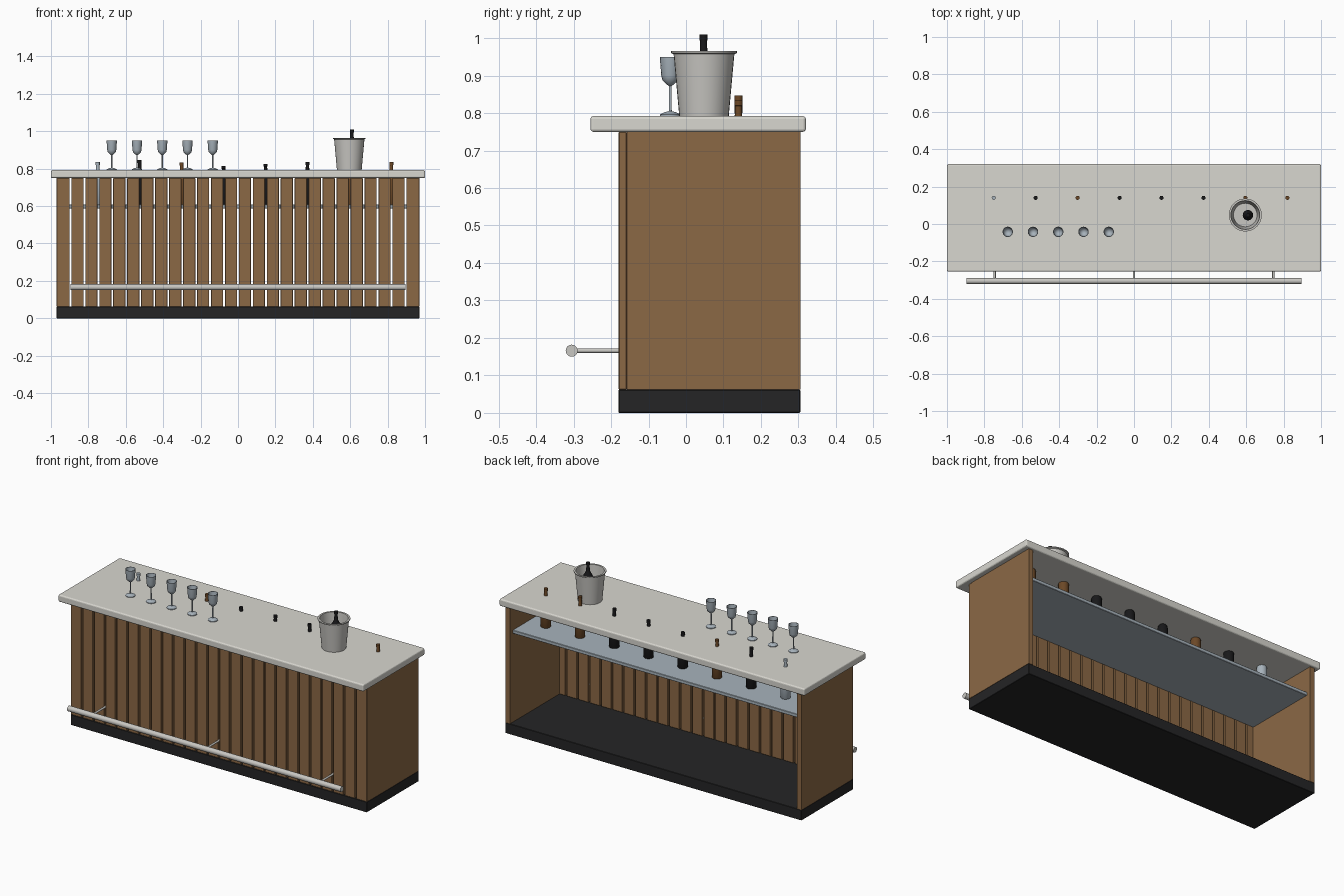
import bpy, bmesh, math
from mathutils import Matrix, Vector

if "Cube" in bpy.data.objects:
    bpy.data.objects.remove(bpy.data.objects["Cube"], do_unlink=True)


def material(name, r, g, b):
    m = bpy.data.materials.new(name)
    m.use_nodes = True
    m.diffuse_color = (r, g, b, 1)
    bsdf = next(n for n in m.node_tree.nodes if n.type == 'BSDF_PRINCIPLED')
    bsdf.inputs["Base Color"].default_value = (r, g, b, 1)
    return m


wood = material("warm wood", 0.26, 0.14, 0.06)
stone = material("pale stone", 0.69, 0.68, 0.63)
black = material("black base", 0.018, 0.018, 0.019)
steel = material("brushed steel", 0.58, 0.57, 0.54)
glass = material("blue grey glass", 0.39, 0.45, 0.5)
amber = material("amber bottle", 0.15, 0.065, 0.02)
dark = material("dark bottle", 0.009, 0.009, 0.01)


def finish(name, bm, mat, smooth=False):
    bmesh.ops.recalc_face_normals(bm, faces=bm.faces)
    mesh = bpy.data.meshes.new(name)
    bm.to_mesh(mesh)
    bm.free()
    mesh.materials.append(mat)
    ob = bpy.data.objects.new(name, mesh)
    bpy.context.collection.objects.link(ob)
    if smooth:
        bpy.ops.object.select_all(action='DESELECT')
        ob.select_set(True)
        bpy.context.view_layer.objects.active = ob
        bpy.ops.object.shade_smooth_by_angle(angle=math.radians(40))
    return ob


def box(name, mat, x, y, z, bevel=0.0, segments=1):
    """Box given as (min, max) pairs per axis."""
    bm = bmesh.new()
    bmesh.ops.create_cube(bm, size=1)
    for v in bm.verts:
        v.co = Vector([(a + b) / 2 + c * (b - a) for c, (a, b) in zip(v.co, (x, y, z))])
    ob = finish(name, bm, mat)
    if bevel:
        mod = ob.modifiers.new("Bevel", 'BEVEL')
        mod.width, mod.segments = bevel, segments
    return ob


def lathe(name, mat, profile, location, steps=20):
    """Turn a (radius, height) profile around the vertical axis."""
    bm = bmesh.new()
    verts = [bm.verts.new((r, 0, z)) for r, z in profile]
    edges = [bm.edges.new(pair) for pair in zip(verts, verts[1:])]
    bmesh.ops.spin(bm, geom=verts + edges, cent=(0, 0, 0), axis=(0, 0, 1),
                   angle=math.tau, steps=steps)
    bmesh.ops.remove_doubles(bm, verts=bm.verts, dist=0.00005)
    ob = finish(name, bm, mat, True)
    ob.location = location
    return ob


def rod(name, mat, start, end, radius, sides=20):
    a, b = Vector(start), Vector(end)
    bm = bmesh.new()
    turn = (b - a).to_track_quat('Z', 'Y').to_matrix().to_4x4()
    bmesh.ops.create_cone(bm, cap_ends=True, segments=sides, radius1=radius, radius2=radius,
                          depth=(b - a).length, matrix=Matrix.Translation((a + b) / 2) @ turn)
    return finish(name, bm, mat, True)


def bottle(name, mat, location, height):
    body = height * 0.58
    lathe(name, mat, [(0, 0), (0.026, 0), (0.028, 0.003), (0.028, body), (0.024, body + 0.014),
                      (0.013, body + 0.032), (0.010, body + 0.045), (0.009, height - 0.016),
                      (0.011, height - 0.015), (0.011, height), (0, height)], location, 16)


# Counter body
box("plinth", black, (-0.97, 0.97), (-0.18, 0.305), (0, 0.062), 0.002)
box("countertop", stone, (-1, 1), (-0.255, 0.32), (0.75, 0.792), 0.008, 3)
for side, label in ((-1, "right"), (1, "left")):
    box(label + "_side_panel", wood, sorted((side * 0.94, side * 0.97)),
        (-0.158, 0.305), (0.062, 0.75))
box("bottle_shelf", glass, (-0.94, 0.94), (-0.155, 0.28), (0.588, 0.608), 0.002)

# Front cladding of separate boards
count = 26
pitch = 1.94 / count
for i in range(count):
    left = -0.97 + i * pitch
    start = left + (0.0045 if i else 0)
    end = left + pitch - (0.0045 if i < count - 1 else 0)
    box("front_slat", wood, (start, end), (-0.18, -0.158), (0.062, 0.75), 0.002)

# Foot rail
rod("foot_rail", steel, (-0.895, -0.305, 0.166), (0.895, -0.305, 0.166), 0.016)
for x in (-0.745, 0, 0.745):
    rod("rail_bracket", steel, (x, -0.305, 0.166), (x, -0.17, 0.166), 0.006, 12)

# Bottles on the shelf, with necks rising through the countertop
bottles = [(glass, 0.835), (dark, 0.845), (amber, 0.832), (dark, 0.815),
           (dark, 0.826), (dark, 0.835), (amber, 0.847), (amber, 0.835)]
for i, (mat, top) in enumerate(bottles):
    bottle("shelf_bottle", mat, (-0.75 + i * 0.2243, 0.14, 0.608), top - 0.608)

# Stemmed glasses
for i in range(5):
    lathe("stemmed_glass", glass,
          [(0, 0), (0.027, 0), (0.027, 0.004), (0.016, 0.010), (0.004, 0.013), (0.0035, 0.08),
           (0.010, 0.085), (0.021, 0.096), (0.024, 0.108), (0.028, 0.158),
           (0.026, 0.158), (0.022, 0.108), (0.018, 0.098), (0, 0.088)],
          (-0.675 + i * 0.135, -0.042, 0.792), 16)

# Ice bucket with a bottle in it
lathe("ice_bucket", steel,
      [(0, 0), (0.066, 0), (0.081, 0.165), (0.088, 0.168), (0.088, 0.173),
       (0.077, 0.173), (0.063, 0.006), (0, 0.006)], (0.595, 0.048, 0.792), 32)
bottle("chilled_bottle", dark, (0.609, 0.047, 0.798), 0.211)
